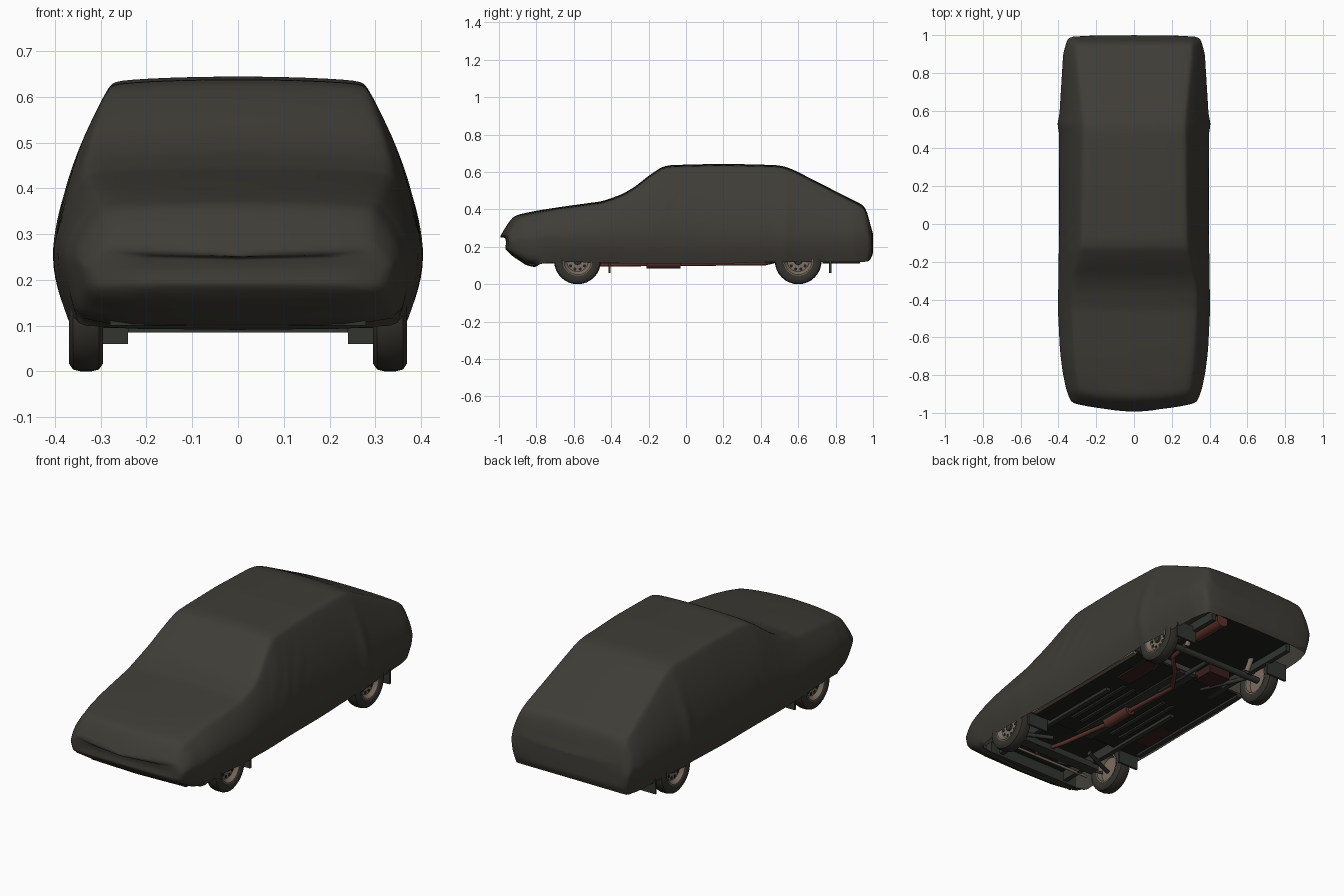
import bpy, bmesh, math
from mathutils import Vector, Matrix

if "Cube" in bpy.data.objects:
    bpy.data.objects.remove(bpy.data.objects["Cube"], do_unlink=True)


def material(name, rgb):
    m = bpy.data.materials.new(name)
    m.use_nodes = True
    m.diffuse_color = (*rgb, 1)
    m.node_tree.nodes["Principled BSDF"].inputs["Base Color"].default_value = (*rgb, 1)
    return m


CLOTH = material("dark olive cloth", (0.048, 0.046, 0.037))
RUBBER = material("tyre rubber", (0.034, 0.032, 0.026))
ALLOY = material("dull tan metal", (0.2, 0.155, 0.12))
RUST = material("rusty exhaust", (0.11, 0.032, 0.024))
FLOOR = material("black underbody", (0.014, 0.015, 0.013))
STEEL = material("dark grey steel", (0.032, 0.035, 0.03))
DARK_RED = material("dark red primer", (0.04, 0.014, 0.012))


def finish(name, bm, mat, smooth=False):
    bmesh.ops.recalc_face_normals(bm, faces=bm.faces)
    me = bpy.data.meshes.new(name)
    bm.to_mesh(me)
    bm.free()
    ob = bpy.data.objects.new(name, me)
    bpy.context.collection.objects.link(ob)
    me.materials.append(mat)
    if smooth:
        bpy.ops.object.select_all(action="DESELECT")
        ob.select_set(True)
        bpy.context.view_layer.objects.active = ob
        bpy.ops.object.shade_smooth_by_angle(angle=math.radians(40))
    return ob


def box(name, x, y, z, mat):
    """Box from (low, high) ranges on each axis."""
    bm = bmesh.new()
    bmesh.ops.create_cube(bm, size=1)
    for v in bm.verts:
        v.co = [r[0] if c < 0 else r[1] for c, r in zip(v.co, (x, y, z))]
    return finish(name, bm, mat)


def rod(name, a, b, radius, mat, sides=12):
    a, b = Vector(a), Vector(b)
    bm = bmesh.new()
    turn = (b - a).to_track_quat("Z", "Y").to_matrix().to_4x4()
    bmesh.ops.create_cone(bm, cap_ends=True, segments=sides, radius1=radius, radius2=radius,
                          depth=(b - a).length, matrix=Matrix.Translation((a + b) / 2) @ turn)
    return finish(name, bm, mat, True)


def pipe(name, points, radius, mat):
    cu = bpy.data.curves.new(name, "CURVE")
    cu.dimensions = "3D"
    cu.bevel_depth, cu.bevel_resolution, cu.use_fill_caps = radius, 2, True
    sp = cu.splines.new("POLY")
    sp.points.add(len(points) - 1)
    for p, co in zip(sp.points, points):
        p.co = (*co, 1)
    cu.materials.append(mat)
    ob = bpy.data.objects.new(name, cu)
    bpy.context.collection.objects.link(ob)


def lathe(name, profile, centre, side, mat, steps=32):
    """Spin (offset, radius) points about the x axis."""
    bm = bmesh.new()
    vs = [bm.verts.new((side * o, 0, r)) for o, r in profile]
    es = [bm.edges.new(p) for p in zip(vs, vs[1:])]
    bmesh.ops.spin(bm, geom=vs + es, cent=(0, 0, 0), axis=(1, 0, 0),
                   angle=math.tau, steps=steps, use_duplicate=False)
    bmesh.ops.remove_doubles(bm, verts=bm.verts, dist=0.0005)
    bmesh.ops.translate(bm, verts=bm.verts, vec=centre)
    return finish(name, bm, mat, True)


# Cloth cover: stations of y, hem height, top height, top half width, widest half width
STATIONS = [
    (-1.0, .19, .25, .30, .315), (-.98, .165, .285, .30, .335), (-.955, .14, .325, .30, .347),
    (-.93, .125, .36, .30, .357), (-.90, .10, .373, .305, .365), (-.84, .09, .386, .31, .375),
    (-.80, .11, .394, .315, .38), (-.65, .12, .417, .325, .394), (-.45, .115, .444, .337, .404),
    (-.35, .112, .478, .337, .402), (-.28, .11, .517, .326, .401), (-.20, .11, .58, .306, .4),
    (-.13, .11, .628, .29, .398), (-.08, .11, .638, .285, .397), (.2, .11, .645, .282, .397),
    (.48, .12, .638, .278, .398), (.53, .12, .63, .278, .407), (.58, .12, .61, .28, .396),
    (.9, .12, .447, .312, .376), (.95, .12, .422, .312, .362), (.97, .12, .385, .312, .356),
    (.985, .13, .32, .308, .345), (1.0, .16, .27, .295, .325)]


def half_section(zb, zt, wt, w):
    zm = min(.25, zb + .5 * (zt - zb))
    ze = zt - .022 * min(1, (zt - zb) / .2)
    pts = [(w * (.92 + .08 * math.sin(t * math.pi / 2)), zb + (zm - zb) * t)
           for t in (0, .3, .65)]
    pts += [(w - (w - wt) * u ** 1.7, zm + (ze - zm) * u)
            for u in (k / 9 for k in range(10))]
    drop = zt - ze
    return pts + [(wt * .96, zt - drop * .55), (wt * .85, zt - drop * .35),
                  (wt * .5, zt - drop * .1)]


def settle(x, y, z):
    """Bow the nose and crease the cloth below the windscreen corner."""
    nose = max(0, min(1, (-.7 - y) / .2))
    fold = math.exp(-((y + .08) / .14) ** 2 - ((z - .42) / .14) ** 2)
    wave = .006 * fold * math.sin(75 * (y + .22 * (z - .6)))
    return (x + math.copysign(wave, x) if x else x, y + .045 * nose * (x / .35) ** 2, z)


bm = bmesh.new()
rings, heights = [], []
for a, b in zip(STATIONS, STATIONS[1:] + STATIONS[-1:]):
    n = max(1, round((b[0] - a[0]) / .03))
    for k in range(n):
        y, zb, zt, wt, w = (p + (q - p) * k / n for p, q in zip(a, b))
        half = half_section(zb, zt, wt, w)
        line = half + [(0, zt)] + [(-x, z) for x, z in reversed(half)]
        rings.append([bm.verts.new(settle(x, y, z)) for x, z in line])
for r, s in zip(rings, rings[1:]):
    for i in range(len(r) - 1):
        bm.faces.new((r[i], r[i + 1], s[i + 1], s[i]))
    if s[0].co.y < -.8 or r[0].co.y > .975:
        bm.faces.new((r[-1], r[0], s[0], s[-1]))
for ring in (rings[0], rings[-1]):
    count = len(ring)
    for i in range(count // 2):
        bm.faces.new([ring[i], ring[i + 1], ring[count - 2 - i], ring[count - 1 - i]]
                     if i < count // 2 - 1 else [ring[i], ring[i + 1], ring[i + 2]])
cover = finish("cloth_cover", bm, CLOTH)
cover.data.polygons.foreach_set("use_smooth", [True] * len(cover.data.polygons))
sub = cover.modifiers.new("soften", "SUBSURF")
sub.levels = sub.render_levels = 1

# Wheels with spoked rims, and mud flaps behind them
TYRE = [(-.03, .078), (-.037, .088), (-.037, .108), (-.028, .121), (-.012, .125),
        (.012, .125), (.028, .121), (.037, .108), (.037, .088), (.03, .078), (-.03, .078)]
RIM = [(-.03, .08), (-.03, .072), (-.005, .066), (-.005, .001), (.008, .001), (.012, .03),
       (.012, .058), (.02, .066), (.031, .074), (.031, .08)]
for end, wy in (("front", -.58), ("rear", .60)):
    for label, s in (("left", 1), ("right", -1)):
        c = Vector((s * .332, wy, .125))
        tag = f"{end}_{label}"
        lathe("tyre_" + tag, TYRE, c, s, RUBBER)
        lathe("rim_" + tag, RIM, c, s, ALLOY)
        lathe("hub_cap_" + tag, [(.008, .022), (.02, .02), (.024, .001)], c, s, STEEL, 16)
        for k in range(10):
            ang = math.tau * k / 10
            p = c + Vector((s * .0125, .046 * math.cos(ang), .046 * math.sin(ang)))
            rod(f"rim_slot_{tag}_{k}", p, p + Vector((s * .002, 0, 0)), .0085, FLOOR, 8)
        fy = wy + .165
        box("mud_flap_" + tag, sorted((s * .24, s * .362)), (fy, fy + .012), (.06, .15), STEEL)

# Floor panels
box("main_floor", (-.35, .35), (-.4, .42), (.128, .14), FLOOR)
box("engine_bay_floor", (-.26, .26), (-.82, -.4), (.165, .175), FLOOR)
box("rear_floor", (-.26, .26), (.42, .95), (.165, .175), FLOOR)
box("centre_tunnel", (-.05, .05), (-.4, .42), (.12, .128), STEEL)
box("front_crossmember", (-.24, .24), (-.63, -.57), (.085, .12), STEEL)
box("radiator_support", (-.28, .28), (-.84, -.8), (.1, .16), STEEL)
box("fuel_tank", (-.2, -.07), (.4, .52), (.122, .17), DARK_RED)
box("primer_patch", (-.33, -.24), (-.28, -.08), (.122, .129), DARK_RED)
box("left_floor_patch", (.16, .25), (.16, .4), (.12, .129), DARK_RED)

for label, s in (("left", 1), ("right", -1)):
    box("sill_" + label, sorted((s * .335, s * .36)), (-.38, .42), (.116, .14),
        ALLOY if s > 0 else STEEL)
    box("chassis_rail_" + label, sorted((s * .2, s * .225)), (-.8, .05), (.112, .165), STEEL)
    box("rear_rail_" + label, sorted((s * .235, s * .26)), (.3, .93), (.125, .17), STEEL)
    for k in range(2):
        x = s * (.09 + .06 * k)
        box(f"floor_rib_{label}_{k}", sorted((x, x + s * .02)), (-.3, .12), (.12, .13), STEEL)
    # Suspension arms
    rod("front_arm_" + label, (s * .12, -.5, .11), (s * .31, -.58, .105), .011, STEEL)
    rod("tie_rod_" + label, (s * .06, -.68, .115), (s * .31, -.62, .115), .007, STEEL)
    rod("trailing_arm_" + label, (s * .16, .34, .13), (s * .26, .6, .12), .011, STEEL)
    rod("rear_damper_" + label, (s * .2, .66, .11), (s * .2, .7, .18), .014, ALLOY)

rod("rear_axle", (-.32, .6, .125), (.32, .6, .125), .017, STEEL)
rod("anti_roll_bar", (-.27, -.7, .115), (.27, -.7, .115), .007, ALLOY)
rod("propeller_shaft", (0, .2, .125), (0, .6, .125), .012, STEEL)

# Exhaust line
pipe("exhaust_pipe", [(.17, -.6, .14), (.09, -.67, .11), (.05, -.5, .105), (0, -.2, .108),
                      (0, 0, .108), (-.02, .28, .112), (.08, .42, .112), (.16, .5, .13),
                      (.19, .7, .145), (.19, .93, .14)], .012, RUST)
rod("middle_silencer", (0, -.21, .115), (0, -.03, .115), .03, RUST, 16)
rod("rear_silencer", (.19, .73, .145), (.19, .93, .145), .035, RUST, 16)
